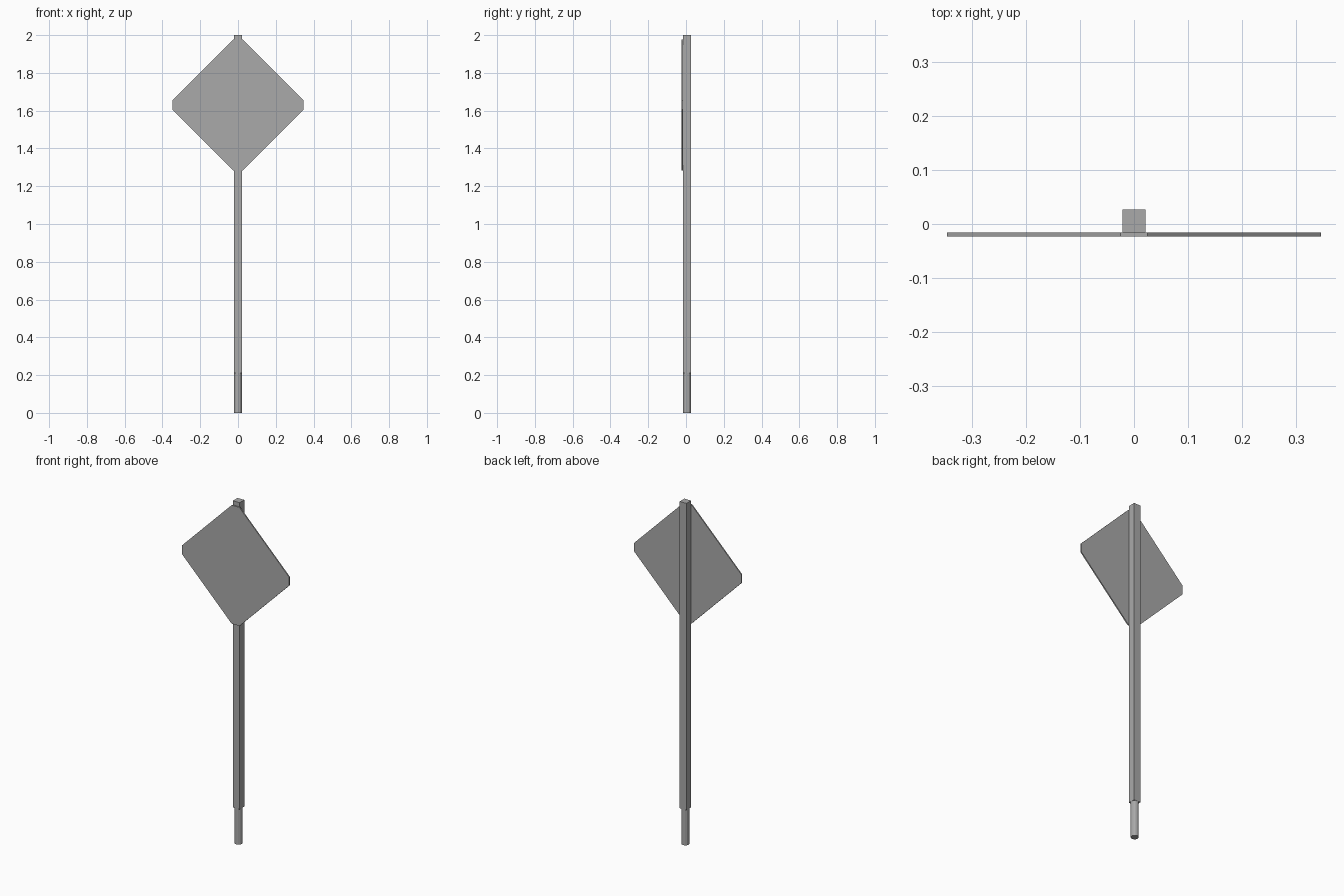
import bpy, bmesh, math
from mathutils import Matrix

if "Cube" in bpy.data.objects:
    bpy.data.objects.remove(bpy.data.objects["Cube"])

grey = bpy.data.materials.new("plain grey")
grey.diffuse_color = (0.4, 0.4, 0.4, 1)
grey.use_nodes = True
grey.node_tree.nodes["Principled BSDF"].inputs["Base Color"].default_value = grey.diffuse_color


def add_object(name, bm):
    bmesh.ops.recalc_face_normals(bm, faces=bm.faces)
    mesh = bpy.data.meshes.new(name)
    bm.to_mesh(mesh)
    bm.free()
    mesh.materials.append(grey)
    obj = bpy.data.objects.new(name, mesh)
    bpy.context.collection.objects.link(obj)
    return obj


POST_Y = 0.0055      # post axis sits slightly behind the centre
POST_W = 0.043
PEG_H = 0.21

# Square post
bm = bmesh.new()
bmesh.ops.create_cube(bm, size=1, matrix=Matrix.Translation((0, POST_Y, (2 + PEG_H) / 2))
                      @ Matrix.Diagonal((POST_W, POST_W, 2 - PEG_H, 1)))
add_object("post", bm)

# Round ground peg under the post
bm = bmesh.new()
bmesh.ops.create_cone(bm, cap_ends=True, segments=12, radius1=POST_W / 2, radius2=POST_W / 2,
                      depth=PEG_H, matrix=Matrix.Translation((0, POST_Y, PEG_H / 2)))
add_object("ground_peg", bm)

# Diamond sign plate with clipped corners
R, CLIP, MID_Z = 0.346, 0.025, 1.63
bm = bmesh.new()
verts = []
for k in range(4):
    a = k * math.pi / 2
    for side in (-CLIP, CLIP):
        x = R * math.cos(a) - side * math.sin(a)
        z = R * math.sin(a) + side * math.cos(a)
        verts.append(bm.verts.new((x, -0.023, MID_Z + z)))
face = bm.faces.new(verts)
ext = bmesh.ops.extrude_face_region(bm, geom=[face], use_keep_orig=True)
bmesh.ops.translate(bm, vec=(0, 0.007, 0),
                    verts=[g for g in ext["geom"] if isinstance(g, bmesh.types.BMVert)])
add_object("sign_plate", bm)
